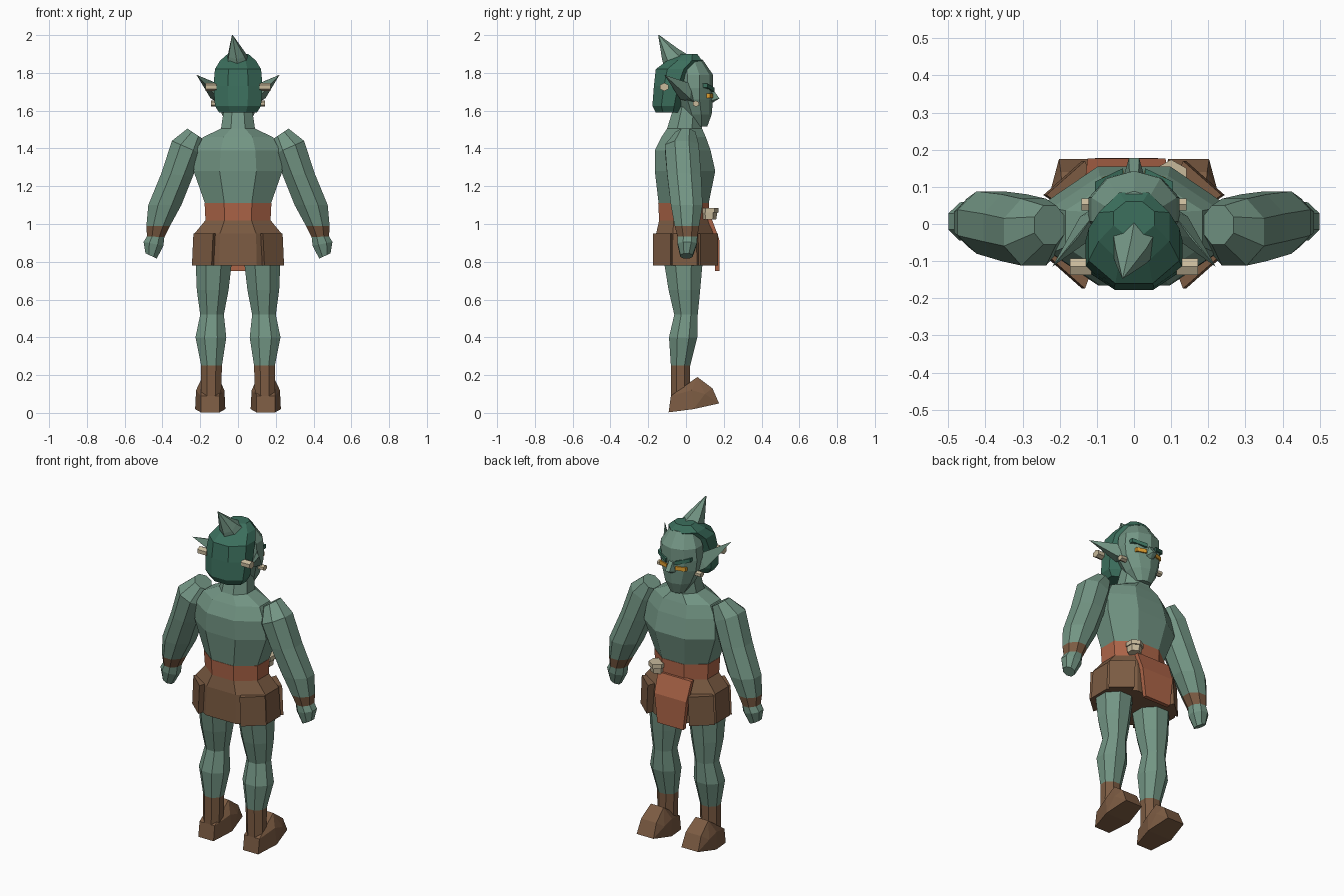
import bpy, bmesh, math
from mathutils import Vector

if "Cube" in bpy.data.objects:
    bpy.data.objects.remove(bpy.data.objects["Cube"])


def material(name, rgb):
    m = bpy.data.materials.new(name)
    m.use_nodes = True
    m.diffuse_color = (*rgb, 1)
    m.node_tree.nodes["Principled BSDF"].inputs["Base Color"].default_value = (*rgb, 1)
    return m


SKIN = material("green skin", (.17, .30, .23))
HAIR = material("dark green hair", (.045, .16, .11))
LEATHER = material("brown leather", (.20, .105, .055))
CLOTH = material("rust cloth", (.42, .13, .065))
BONE = material("bone", (.58, .49, .33))
EYE = material("amber eye", (.75, .35, .03))


def finish(name, bm, mats):
    bmesh.ops.recalc_face_normals(bm, faces=bm.faces[:])
    mesh = bpy.data.meshes.new(name)
    bm.to_mesh(mesh)
    bm.free()
    for m in mats:
        mesh.materials.append(m)
    ob = bpy.data.objects.new(name, mesh)
    bpy.context.collection.objects.link(ob)
    return ob


def loft(name, rings, n, mats, bands=None):
    """Skin rings of (centre, u, v); bands gives a material index per segment."""
    bm = bmesh.new()
    loops = []
    k = 1 / math.cos(math.pi / n)
    for c, u, v in rings:
        loop = []
        for i in range(n):
            a = (i + .5) * math.tau / n
            loop.append(bm.verts.new(Vector(c) + k * (math.cos(a) * Vector(u) + math.sin(a) * Vector(v))))
        loops.append(loop)
    bands = bands or [0] * (len(rings) - 1)
    for s, band in enumerate(bands):
        for i in range(n):
            j = (i + 1) % n
            f = bm.faces.new((loops[s][i], loops[s][j], loops[s + 1][j], loops[s + 1][i]))
            f.material_index = band
    bm.faces.new(loops[0]).material_index = bands[0]
    bm.faces.new(loops[-1]).material_index = bands[-1]
    return finish(name, bm, mats)


def flat(z, rx, y0, y1, x=0):
    """Level ring from its half width and its depth range."""
    return (x, (y0 + y1) / 2, z), (rx, 0, 0), (0, (y1 - y0) / 2, 0)


def solid(name, points, mat):
    """Convex faceted solid around a few points."""
    bm = bmesh.new()
    for p in points:
        bm.verts.new(p)
    bmesh.ops.convex_hull(bm, input=bm.verts[:])
    bmesh.ops.dissolve_limit(bm, angle_limit=.02, verts=bm.verts[:], edges=bm.edges[:])
    return finish(name, bm, [mat])


# Torso, belt and skirt
loft("torso", [flat(1.11, .175, -.145, .12), flat(1.28, .235, -.165, .155),
               flat(1.39, .222, -.165, .13), flat(1.46, .185, -.13, .105),
               flat(1.505, .09, -.10, .085), flat(1.62, .073, -.065, .085)], 8, [SKIN])
loft("belt", [flat(1.015, .172, -.142, .122), flat(1.11, .177, -.147, .122)], 8, [CLOTH])
loft("skirt", [flat(.78, .24, -.163, .15), flat(.95, .23, -.158, .143),
               flat(1.02, .172, -.142, .122)], 8, [LEATHER])
loft("loincloth", [flat(.75, .085, .153, .177, -.02), flat(.92, .105, .15, .176, -.02),
                   flat(1.03, .11, .112, .135, -.02)], 4, [CLOTH])
loft("belt_pouch", [flat(1.025, .033, .09, .155, .1), flat(1.06, .036, .085, .16, .1),
                    flat(1.06, .042, .085, .167, .1), flat(1.085, .042, .085, .167, .1)], 6, [BONE])

# Head, hair and topknot
loft("head", [flat(1.515, .045, .03, .11), flat(1.58, .085, -.02, .132),
              flat(1.66, .115, -.06, .138), flat(1.72, .122, -.06, .138),
              flat(1.79, .115, -.06, .138), flat(1.87, .07, -.04, .085)], 10, [SKIN])
loft("hair", [flat(1.59, .10, -.16, -.03), flat(1.625, .122, -.178, -.015),
              flat(1.73, .13, -.17, .01), flat(1.82, .122, -.16, .05),
              flat(1.865, .095, -.10, .085), flat(1.90, .055, -.03, .06)], 8, [HAIR])
loft("topknot", [((0, -.055, 1.86), (.056, 0, 0), (0, .05, .035)),
                 ((-.008, -.085, 1.90), (.042, 0, 0), (0, .036, .025)),
                 ((-.03, -.145, 2), (.002, 0, 0), (0, .002, .001))], 6, [SKIN])
solid("nose", [(-.012, .13, 1.73), (.012, .13, 1.73), (-.03, .12, 1.65), (.03, .12, 1.65),
               (-.014, .177, 1.665), (.014, .177, 1.665), (0, .13, 1.635)], SKIN)

# Arm sections: inner x, z, outer x, z, back y, front y
ARM = [(.185, 1.45, .268, 1.505, -.055, .05), (.19, 1.37, .35, 1.44, -.112, .068),
       (.24, 1.25, .405, 1.27, -.10, .08), (.30, 1.10, .475, 1.10, -.08, .088),
       (.36, .99, .485, .99, -.06, .07), (.39, .93, .482, .935, -.045, .06),
       (.395, .885, .50, .905, -.045, .058), (.43, .817, .49, .845, -.03, .035)]
# Leg sections: z, inner x, outer x, back y, front y
LEG = [(.82, .03, .225, -.12, .09), (.65, .05, .218, -.092, .075), (.52, .075, .2, -.062, .062),
       (.40, .062, .225, -.09, .06), (.25, .085, .195, -.08, .022), (.08, .09, .195, -.08, .02)]
# Foot points: half width, y, z
FOOT = [(.05, -.092, .003), (.05, -.08, .09), (.08, .04, .02), (.075, .03, .12),
        (.035, .025, .165), (.042, .06, .19), (.05, .14, .13), (.075, .10, .10), (.055, .175, .05)]

for s, side in ((1, "left"), (-1, "right")):
    rings = [((s * (a + c) / 2, (y0 + y1) / 2, (b + d) / 2),
              (s * (c - a) / 2, 0, (d - b) / 2), (0, (y1 - y0) / 2, 0))
             for a, b, c, d, y0, y1 in ARM]
    loft(side + "_arm", rings, 8, [SKIN, LEATHER], [0, 0, 0, 0, 1, 0, 0])
    loft(side + "_leg", [flat(z, (o - i) / 2, y0, y1, s * (i + o) / 2)
                         for z, i, o, y0, y1 in LEG], 8, [SKIN, LEATHER], [0, 0, 0, 0, 1])
    solid(side + "_boot", [(s * .147 + e * w, y, z) for w, y, z in FOOT for e in (-1, 1)], LEATHER)
    # Skirt corner panels
    for t, end in ((1, "front"), (-1, "rear")):
        solid(side + "_" + end + "_panel",
              [(s * (x - dx), t * y - .002, z) for x, y in ((.14, .172), (.244, .08), (.2, .05), (.12, .12))
               for z, dx in ((.78, 0), (.95, .008))], LEATHER)
    # Ear with its jewellery
    solid(side + "_ear", [(s * .10, .035, 1.74), (s * .10, .05, 1.64), (s * .10, -.03, 1.66),
                          (s * .145, .02, 1.665), (s * .15, -.035, 1.76), (s * .22, -.115, 1.79)], SKIN)
    loft(side + "_hair_bead", [((s * x, -.115, 1.725), (0, .022, 0), (0, 0, .019))
                               for x in (.115, .172)], 6, [BONE])
    loft(side + "_ear_stud", [((s * x, .052, 1.637), (0, .016, 0), (0, 0, .014))
                              for x in (.10, .142)], 6, [BONE])
    # Eye and brow
    solid(side + "_eye", [(s * x, y + d, z) for x, y in ((.028, .136), (.085, .118))
                          for d in (-.01, .008) for z in (1.667, 1.69)], EYE)
    solid(side + "_brow", [(s * x, y + d, z + h) for x, y, z in ((.03, .136, 1.70), (.105, .10, 1.722))
                           for d in (-.02, .014) for h in (0, .022)], HAIR)
